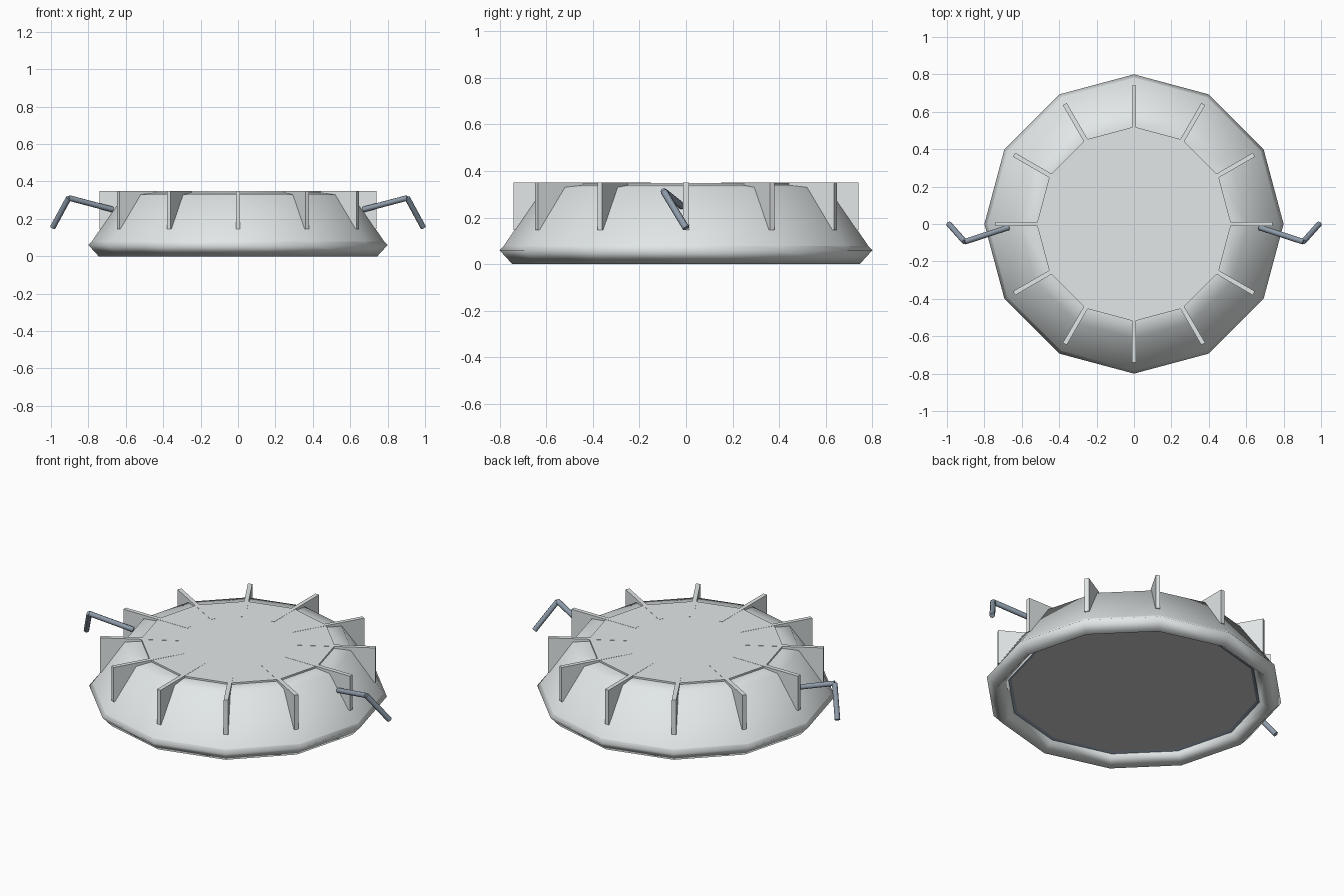
import bpy, bmesh
from math import radians, pi, cos, sin
from mathutils import Vector, Matrix

if "Cube" in bpy.data.objects:
    bpy.data.objects.remove(bpy.data.objects["Cube"])

SIDES = 12


def material(name, rgb):
    m = bpy.data.materials.new(name)
    m.diffuse_color = (*rgb, 1)
    m.use_nodes = True
    m.node_tree.nodes["Principled BSDF"].inputs["Base Color"].default_value = m.diffuse_color
    return m


light = material("light_metal", (0.76, 0.80, 0.80))
dark = material("dark_metal", (0.55, 0.55, 0.55))
steel = material("steel", (0.27, 0.33, 0.40))


def finish(bm, name, angle=None, mat=None):
    bmesh.ops.recalc_face_normals(bm, faces=bm.faces)
    me = bpy.data.meshes.new(name)
    bm.to_mesh(me)
    bm.free()
    ob = bpy.data.objects.new(name, me)
    bpy.context.collection.objects.link(ob)
    if mat:
        me.materials.append(mat)
    if angle:
        bpy.context.view_layer.objects.active = ob
        ob.select_set(True)
        bpy.ops.object.shade_smooth_by_angle(angle=radians(angle))
        ob.select_set(False)
    return ob


def lathe(name, profile, angle, mat=light, closed=False):
    """Turn an (r, z) profile into a twelve-sided solid, capped or ring-shaped."""
    bm = bmesh.new()
    rings = [[bm.verts.new((r * cos(2 * pi * i / SIDES), r * sin(2 * pi * i / SIDES), z))
              for i in range(SIDES)] for r, z in profile]
    pairs = list(zip(rings, rings[1:]))
    if closed:
        pairs.append((rings[-1], rings[0]))
    else:
        bm.faces.new(rings[0])
        bm.faces.new(rings[-1])
    for a, b in pairs:
        for i in range(SIDES):
            j = (i + 1) % SIDES
            bm.faces.new((a[i], a[j], b[j], b[i]))
    return finish(bm, name, angle, mat)


def rod(bm, a, b, r=0.015):
    a, b = Vector(a), Vector(b)
    d = b - a
    m = Matrix.Translation((a + b) / 2) @ d.to_track_quat('Z', 'Y').to_matrix().to_4x4()
    bmesh.ops.create_cone(bm, cap_ends=True, segments=8, radius1=r, radius2=r,
                          depth=d.length, matrix=m)


# Sloping body, diamond-section base ring and raised top plate
lathe("body", [(0.786, 0.073), (0.61, 0.33), (0.52, 0.339)], 60)
lathe("base_ring", [(0.80, 0.06), (0.745, 0.0), (0.68, 0.06), (0.742, 0.12)], 120, closed=True)
lathe("top_plate", [(0.52, 0.325), (0.52, 0.349)], 35)

# Underside disc with its thin steel rim
lathe("underside_disc", [(0.68, 0.062), (0.68, 0.075)], 35, dark)
lathe("underside_rim", [(0.682, 0.054), (0.665, 0.06), (0.682, 0.068)], 60, steel, closed=True)

# Radial fins around the shoulder
bm = bmesh.new()
for i in range(SIDES):
    m = (Matrix.Rotation(2 * pi * i / SIDES, 4, 'Z') @ Matrix.Translation((0.53, 0, 0.248))
         @ Matrix.Diagonal((0.42, 0.024, 0.204, 1)))
    bmesh.ops.create_cube(bm, size=1, matrix=m)
finish(bm, "fins", None, light)

# Bent metal prongs on both sides
for side, s in (("right", 1), ("left", -1)):
    bm = bmesh.new()
    root, elbow, tip = (s * 0.67, -0.018, 0.25), (s * 0.905, -0.095, 0.312), (s * 0.99, 0, 0.155)
    rod(bm, root, elbow)
    rod(bm, elbow, tip)
    finish(bm, side + "_prong", 50, steel)
